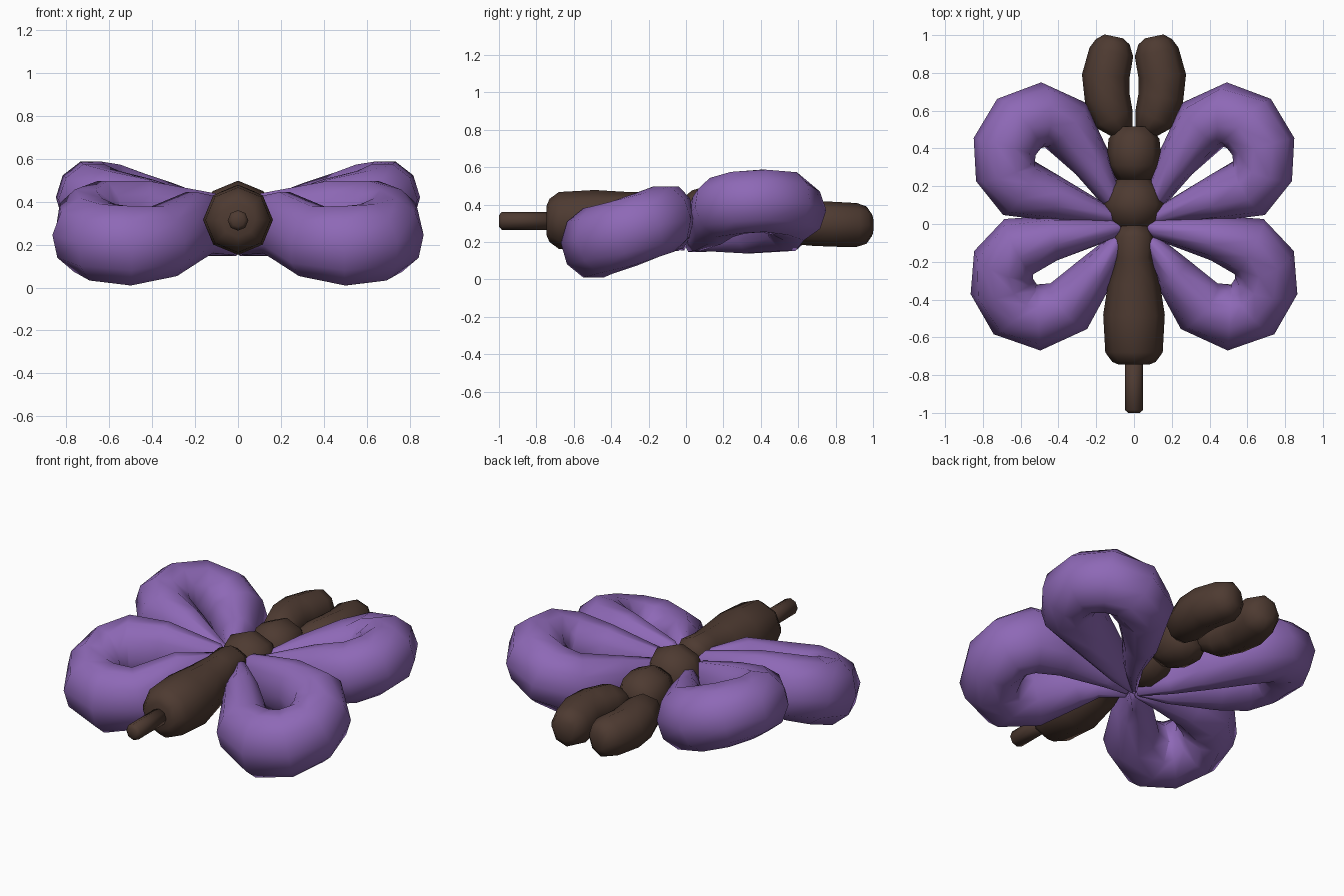
import bpy, bmesh, math
from mathutils import Vector


def material(name, rgb):
    m = bpy.data.materials.new(name)
    m.diffuse_color = (*rgb, 1)
    return m


PURPLE = material("purple_balloon", (0.27, 0.14, 0.47))
BROWN = material("brown_balloon", (0.076, 0.043, 0.031))


def tube(name, rings, mat, sides=8, mirror=1):
    """Balloon skin through rings of (x, y, z, half width, half height)."""
    bm = bmesh.new()
    pts = [Vector((mirror * r[0], r[1], r[2])) for r in rings]
    loops = []
    for i, p in enumerate(pts):
        t = (pts[min(i + 1, len(pts) - 1)] - pts[max(i - 1, 0)]).normalized()
        side = t.cross(Vector((0, 0, 1))).normalized()
        up = side.cross(t)
        w, h = rings[i][3], rings[i][4]
        loops.append([bm.verts.new(p + side * w * math.cos(a) + up * h * math.sin(a))
                      for a in (2 * math.pi * k / sides for k in range(sides))])
    for a, b in zip(loops, loops[1:]):
        for k in range(sides):
            n = (k + 1) % sides
            bm.faces.new((a[k], a[n], b[n], b[k]))
    bm.faces.new(loops[0])
    bm.faces.new(loops[-1])
    bmesh.ops.recalc_face_normals(bm, faces=bm.faces)
    me = bpy.data.meshes.new(name)
    bm.to_mesh(me)
    bm.free()
    me.materials.append(mat)
    for f in me.polygons:
        f.use_smooth = True
    ob = bpy.data.objects.new(name, me)
    bpy.context.collection.objects.link(ob)
    return ob


# wing loops: start and end pinched low at the middle of the body
back_wing = [
    (0.00, 0.00, 0.22, 0.02, 0.08), (0.12, 0.14, 0.27, 0.06, 0.13),
    (0.22, 0.32, 0.29, 0.105, 0.16), (0.365, 0.525, 0.32, 0.16, 0.18),
    (0.495, 0.575, 0.37, 0.175, 0.18), (0.61, 0.53, 0.405, 0.175, 0.18),
    (0.685, 0.41, 0.42, 0.17, 0.175), (0.68, 0.28, 0.41, 0.165, 0.175),
    (0.61, 0.19, 0.385, 0.165, 0.17), (0.44, 0.14, 0.345, 0.125, 0.17),
    (0.16, 0.05, 0.28, 0.055, 0.14), (0.00, 0.01, 0.22, 0.02, 0.08)]
front_wing = [
    (0.00, -0.02, 0.22, 0.02, 0.08), (0.11, -0.12, 0.29, 0.055, 0.14),
    (0.20, -0.25, 0.29, 0.105, 0.165), (0.345, -0.435, 0.215, 0.155, 0.175),
    (0.505, -0.495, 0.195, 0.175, 0.195), (0.63, -0.45, 0.21, 0.175, 0.19),
    (0.70, -0.33, 0.245, 0.17, 0.19), (0.69, -0.21, 0.29, 0.17, 0.185),
    (0.61, -0.12, 0.322, 0.165, 0.185), (0.43, -0.075, 0.33, 0.12, 0.175),
    (0.14, -0.03, 0.30, 0.06, 0.15), (0.00, -0.01, 0.22, 0.02, 0.08)]
# bowed antennae, touching at base and tip
antenna = [
    (0.045, 0.47, 0.30, 0.045, 0.05), (0.108, 0.56, 0.30, 0.11, 0.11),
    (0.142, 0.67, 0.30, 0.12, 0.12), (0.150, 0.78, 0.295, 0.126, 0.12),
    (0.120, 0.91, 0.29, 0.118, 0.118), (0.112, 0.965, 0.29, 0.09, 0.1),
    (0.106, 0.993, 0.29, 0.05, 0.06)]
for s, label in ((1, "right"), (-1, "left")):
    tube(label + "_back_wing", back_wing, PURPLE, 10, s)
    tube(label + "_front_wing", front_wing, PURPLE, 10, s)
    tube(label + "_antenna", antenna, BROWN, 8, s)


def straight(name, profile):
    tube(name, [(0, y, z, r, r) for y, z, r in profile], BROWN)


# tail with knot end, then two round body bubbles
straight("tail", [(-0.745, 0.315, 0.08), (-0.73, 0.315, 0.115), (-0.68, 0.315, 0.152),
                  (-0.48, 0.315, 0.163), (-0.30, 0.335, 0.135), (-0.17, 0.37, 0.10),
                  (-0.08, 0.37, 0.11), (-0.03, 0.35, 0.09)])
straight("tail_tip", [(-1.0, 0.313, 0.03), (-0.985, 0.313, 0.048), (-0.70, 0.313, 0.048)])
straight("chest_bubble", [(-0.045, 0.34, 0.07), (0.02, 0.335, 0.14), (0.10, 0.33, 0.168),
                          (0.18, 0.33, 0.138), (0.235, 0.33, 0.09)])
straight("head_bubble", [(0.235, 0.32, 0.09), (0.31, 0.32, 0.137), (0.37, 0.32, 0.142),
                         (0.45, 0.31, 0.135), (0.515, 0.31, 0.085)])
